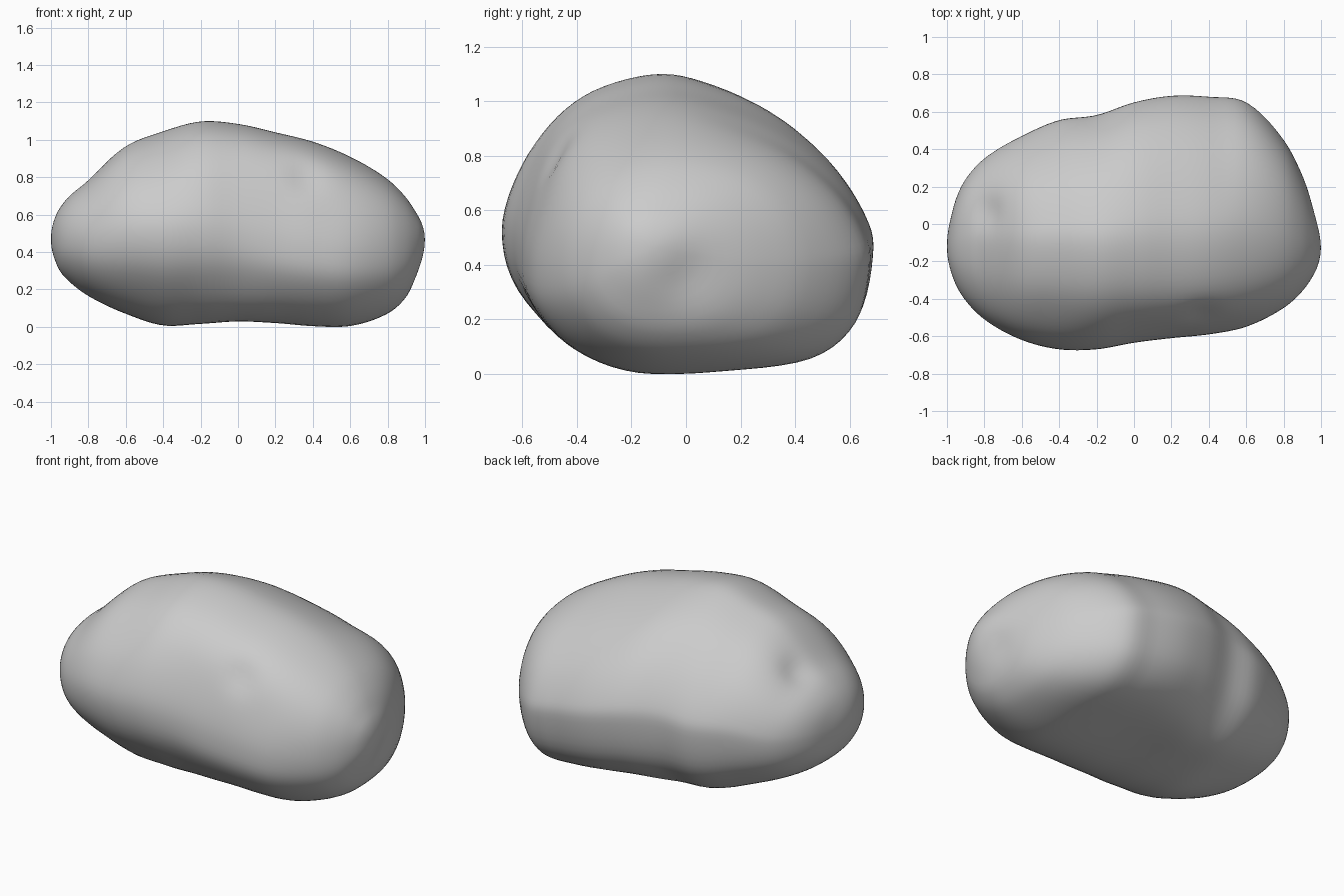
import bpy, bmesh
from math import acos, cos, pi, exp
from mathutils import Vector

if "Cube" in bpy.data.objects:
    bpy.data.objects.remove(bpy.data.objects["Cube"])

# Outline read at stations along x: (x, y min, y max, z bottom, z top)
stations = [
    (-1.00, -.12, -.12, .47, .47), (-.98, -.25, .03, .36, .58),
    (-.95, -.33, .14, .295, .64), (-.90, -.41, .24, .24, .70),
    (-.80, -.51, .35, .165, .785), (-.60, -.62, .47, .07, .965),
    (-.40, -.67, .555, .008, 1.045), (-.20, -.67, .582, .018, 1.098),
    (0.0, -.635, .65, .033, 1.085), (.20, -.61, .685, .022, 1.04),
    (.40, -.59, .68, .004, .99), (.60, -.55, .65, .004, .91),
    (.80, -.45, .45, .07, .79), (.90, -.36, .26, .16, .69),
    (.95, -.29, .12, .26, .615), (.98, -.23, .02, .34, .56),
    (1.00, -.12, -.12, .46, .46)]

# Two characteristic cross-sections (y, z): left half and right half
section_left = [(.57, .48), (.54, .62), (.42, .80), (.25, .95), (.06, 1.035), (-.1, 1.06),
                (-.32, 1.0), (-.49, .88), (-.62, .72), (-.68, .52), (-.615, .3), (-.40, .09),
                (-.16, 0), (.13, .025), (.36, .09), (.52, .25)]
section_right = [(.68, .41), (.655, .54), (.54, .71), (.35, .86), (.1, .965), (-.1, .99),
                 (-.32, .935), (-.46, .82), (-.55, .62), (-.59, .42), (-.56, .25), (-.41, .085),
                 (-.18, 0), (.15, .01), (.46, .055), (.625, .19)]

# Soft dents: centre, radius, inward depth
dents = [((.95, 0, .36), .10, .02), ((-.77, .06, .77), .09, .025),
         ((.36, -.48, .80), .09, .02)]

AROUND, ALONG = 80, 72


def smooth_section(points):
    """Closed Catmull-Rom curve, normalised to a unit box."""
    n, out = len(points), []
    for k in range(AROUND):
        i, t = divmod(k * n / AROUND, 1)
        a, b, c, d = (Vector(points[(int(i) + o) % n]) for o in (-1, 0, 1, 2))
        out.append(.5 * (2 * b + (c - a) * t + (2 * a - 5 * b + 4 * c - d) * t * t
                         + (3 * b - a - 3 * c + d) * t ** 3))
    lo = [min(p[j] for p in out) for j in (0, 1)]
    hi = [max(p[j] for p in out) for j in (0, 1)]
    return [Vector([(p[j] - lo[j]) / (hi[j] - lo[j]) for j in (0, 1)]) for p in out]


ang = [pi - acos(s[0]) for s in stations]


def outline(a):
    """Hermite interpolation of the outline at angle a (rounds off both ends)."""
    last = len(ang) - 1
    i = max(j for j in range(last) if ang[j] <= a + 1e-9)

    def slope(j, k):
        p, q = max(j - 1, 0), min(j + 1, last)
        return (stations[q][k] - stations[p][k]) / (ang[q] - ang[p])
    h = ang[i + 1] - ang[i]
    t = (a - ang[i]) / h
    return [(2*t**3 - 3*t*t + 1) * stations[i][k] + (t**3 - 2*t*t + t) * h * slope(i, k)
            + (3*t*t - 2*t**3) * stations[i + 1][k] + (t**3 - t*t) * h * slope(i + 1, k)
            for k in range(1, 5)]


def ease(x, start, end):
    m = min(1, max(0, (x - start) / (end - start)))
    return m * m * (3 - 2 * m)


def oval(w, n=2.25):
    """Point of a full oval in the same direction as w, for the ends."""
    d = (w - Vector((.5, .5))) * 2
    return Vector((.5, .5)) + d * .5 / (abs(d.x) ** n + abs(d.y) ** n) ** (1 / n)


left, right = smooth_section(section_left), smooth_section(section_right)
bm = bmesh.new()

# Loft rings along x, blending the two sections and filling out the ends
rings = []
for r in range(1, ALONG):
    a = pi * r / ALONG
    x = -cos(a)
    y0, y1, z0, z1 = outline(a)
    m = ease(x, -.5, .3)
    e = .7 * ease(abs(x), .45, .9)
    ring = []
    for p, q in zip(left, right):
        w = p.lerp(q, m)
        w = w.lerp(oval(w), e)
        ring.append(bm.verts.new((x, y0 + (y1 - y0) * w.x, max(0, z0 + (z1 - z0) * w.y))))
    rings.append(ring)
for lower, upper in zip(rings, rings[1:]):
    for k in range(AROUND):
        n = (k + 1) % AROUND
        bm.faces.new((lower[k], lower[n], upper[n], upper[k]))

# Close both ends at a point
for ring, s in ((rings[0], stations[0]), (rings[-1], stations[-1])):
    tip = bm.verts.new((s[0], s[1], s[3]))
    for k in range(AROUND):
        bm.faces.new((ring[k], ring[(k + 1) % AROUND], tip))
bmesh.ops.recalc_face_normals(bm, faces=bm.faces)

# Bulge the underside between the resting areas: centre, push
for centre, push in (((0, -.4, .1), (0, -.013, -.018)), ((-.1, .3, .05), (0, .006, -.02))):
    for v in bm.verts:
        d = (v.co - Vector(centre)).length
        v.co += Vector(push) * exp(-(d / .22) ** 2)
        v.co.z = max(0, v.co.z)

# Press in the dents toward the core
for centre, radius, depth in dents:
    c = Vector(centre)
    inward = (Vector((c.x * .4, 0, .5)) - c).normalized()
    for v in bm.verts:
        v.co += inward * depth * exp(-((v.co - c).length / radius) ** 2)

for f in bm.faces:
    f.smooth = True
mesh = bpy.data.meshes.new("boulder")
bm.to_mesh(mesh)
bm.free()
boulder = bpy.data.objects.new("boulder", mesh)
bpy.context.collection.objects.link(boulder)
